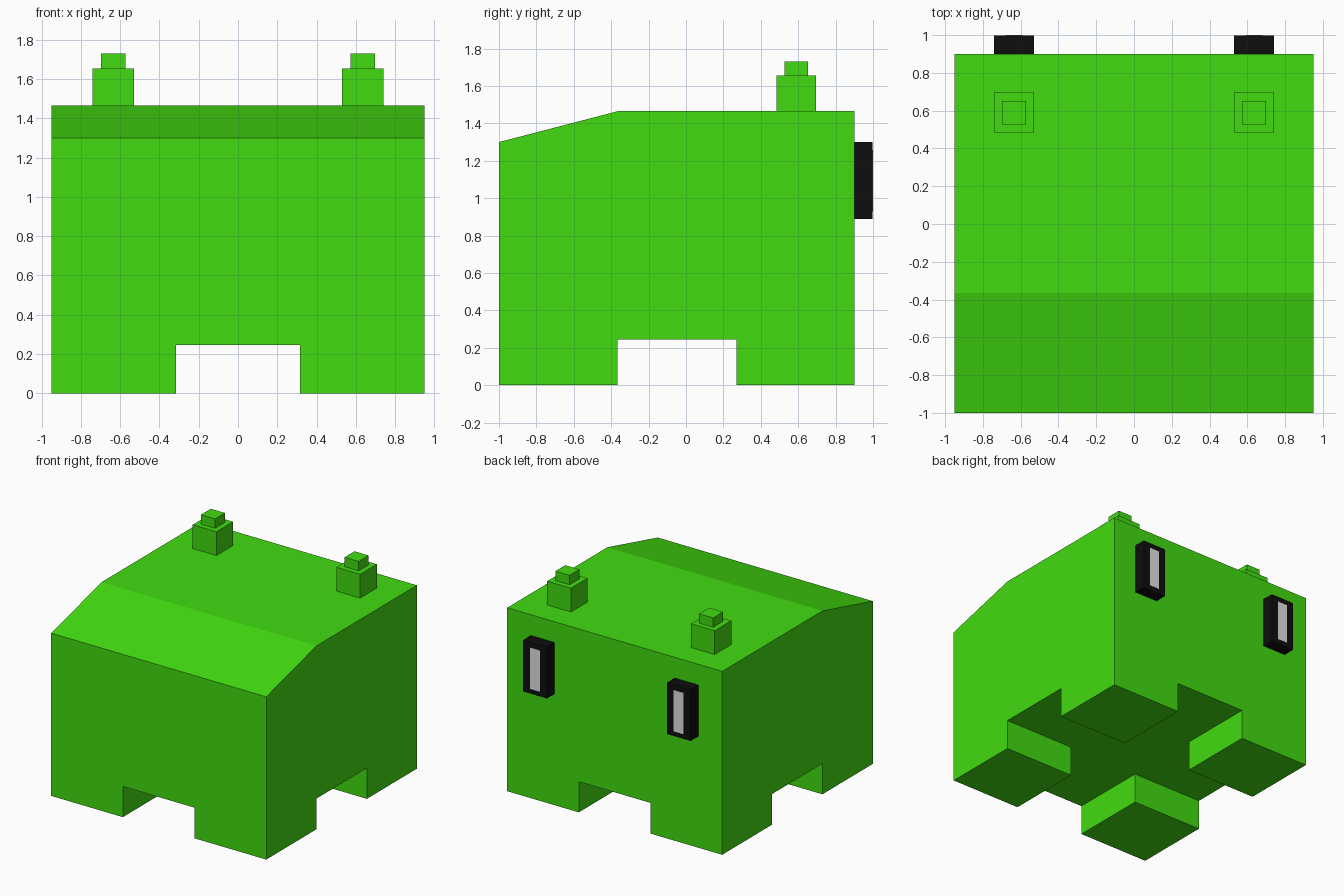
import bpy
import bmesh
from mathutils import Vector

default_cube = bpy.data.objects.get("Cube")
if default_cube:
    bpy.data.objects.remove(default_cube, do_unlink=True)


def make_material(name, color):
    mat = bpy.data.materials.new(name)
    mat.use_nodes = True
    mat.diffuse_color = (*color, 1)
    mat.node_tree.nodes["Principled BSDF"].inputs["Base Color"].default_value = (*color, 1)
    return mat


def add_object(name, bm, mat):
    bmesh.ops.recalc_face_normals(bm, faces=bm.faces)
    mesh = bpy.data.meshes.new(name)
    bm.to_mesh(mesh)
    bm.free()
    mesh.materials.append(mat)
    obj = bpy.data.objects.new(name, mesh)
    bpy.context.collection.objects.link(obj)
    return obj


def add_box(name, center, size, mat):
    bm = bmesh.new()
    bmesh.ops.create_cube(bm, size=1)
    bmesh.ops.scale(bm, vec=Vector(size), verts=bm.verts)
    bmesh.ops.translate(bm, vec=Vector(center), verts=bm.verts)
    return add_object(name, bm, mat)


green = make_material("bright green", (0.053, 0.708, 0.005))
black = make_material("black", (0.0044, 0.0044, 0.0044))
white = make_material("soft white", (0.745, 0.745, 0.745))

HALF = 0.95
LEG = 0.245       # leg height
TOP = 1.465       # flat roof height
GAP_X = 0.317     # half the gap between left and right legs
GAP_Y = (-0.365, 0.27)

# Body: side profile with a sloped roof edge, extruded across x
bm = bmesh.new()
profile = [(-1, LEG), (0.9, LEG), (0.9, TOP), (GAP_Y[0], TOP), (-1, 1.3)]
side = bm.faces.new([bm.verts.new((-HALF, y, z)) for y, z in profile])
result = bmesh.ops.extrude_face_region(bm, geom=[side], use_keep_orig=True)
new_verts = [v for v in result["geom"] if isinstance(v, bmesh.types.BMVert)]
bmesh.ops.translate(bm, vec=(2 * HALF, 0, 0), verts=new_verts)
bmesh.ops.recalc_face_normals(bm, faces=bm.faces)

# Legs: divide the underside and pull its four corners to the ground
cuts = [((x, 0, 0), (1, 0, 0)) for x in (-GAP_X, GAP_X)]
cuts += [((0, y, 0), (0, 1, 0)) for y in GAP_Y]
for point, normal in cuts:
    geom = bm.verts[:] + bm.edges[:] + bm.faces[:]
    bmesh.ops.bisect_plane(bm, geom=geom, plane_co=point, plane_no=normal)


def is_leg_face(face):
    c = face.calc_center_median()
    return (abs(face.normal.z) > 0.9 and c.z < LEG + 0.01 and abs(c.x) > GAP_X
            and not GAP_Y[0] < c.y < GAP_Y[1])


bm.normal_update()
corners = [f for f in bm.faces if is_leg_face(f)]
feet = bmesh.ops.extrude_discrete_faces(bm, faces=corners)["faces"]
for foot in feet:
    bmesh.ops.translate(bm, vec=(0, 0, -LEG), verts=foot.verts)
bmesh.ops.remove_doubles(bm, verts=bm.verts, dist=0.0001)
add_object("body_with_legs", bm, green)

# Stepped knobs on the roof and framed eyes on the rear face, on both sides
for label, sign in (("left", 1), ("right", -1)):
    x = sign * 0.635
    add_box(label + "_knob_base", (x, 0.59, 1.56), (0.21, 0.21, 0.19), green)
    add_box(label + "_knob_tip", (x, 0.59, 1.692), (0.125, 0.125, 0.076), green)
    add_box(label + "_eye_frame", (x, 0.949, 1.095), (0.21, 0.098, 0.41), black)
    add_box(label + "_eye_light", (x, 0.997, 1.093), (0.09, 0.006, 0.33), white)
